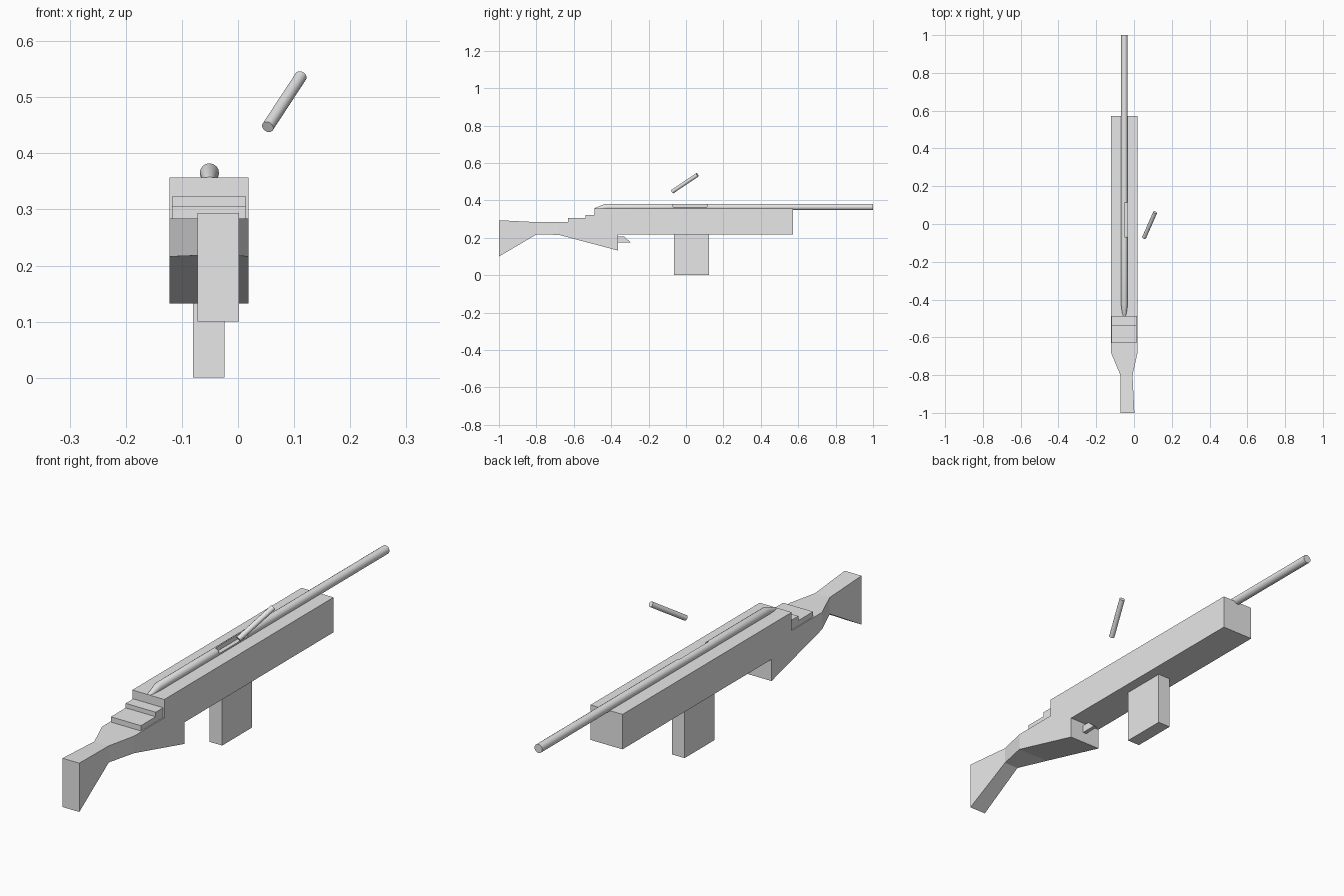
import bpy, bmesh, math
from mathutils import Vector

if "Cube" in bpy.data.objects:
    bpy.data.objects.remove(bpy.data.objects["Cube"])

CX = -0.051  # centre line of the long body

grey = bpy.data.materials.new("light_grey")
grey.diffuse_color = (0.8, 0.8, 0.8, 1)
grey.use_nodes = True
grey.node_tree.nodes["Principled BSDF"].inputs["Base Color"].default_value = grey.diffuse_color


def loft(name, rings, smooth=False):
    """Skin a closed, capped solid through rings of equal point count."""
    bm = bmesh.new()
    loops = [[bm.verts.new(p) for p in ring] for ring in rings]
    n = len(loops[0])
    for a, b in zip(loops, loops[1:]):
        for i in range(n):
            j = (i + 1) % n
            bm.faces.new((a[i], a[j], b[j], b[i]))
    bm.faces.new(loops[0])
    bm.faces.new(loops[-1])
    bmesh.ops.recalc_face_normals(bm, faces=bm.faces)
    mesh = bpy.data.meshes.new(name)
    bm.to_mesh(mesh)
    bm.free()
    mesh.materials.append(grey)
    obj = bpy.data.objects.new(name, mesh)
    bpy.context.collection.objects.link(obj)
    if smooth:
        bpy.ops.object.select_all(action='DESELECT')
        obj.select_set(True)
        bpy.context.view_layer.objects.active = obj
        bpy.ops.object.shade_smooth_by_angle(angle=math.radians(35))
    return obj


def extrude_profile(name, profile, x0, x1):
    """Extrude a (y, z) side profile across x."""
    return loft(name, [[(x, y, z) for y, z in profile] for x in (x0, x1)])


def box(name, x0, x1, y0, y1, z0, z1):
    return extrude_profile(name, [(y0, z0), (y1, z0), (y1, z1), (y0, z1)], x0, x1)


def rect(y, x0, x1, z0, z1):
    return [(x0, y, z0), (x1, y, z0), (x1, y, z1), (x0, y, z1)]


def circle(y, z, r, n=16):
    return [(CX + r * math.cos(math.tau * i / n), y, z + r * math.sin(math.tau * i / n))
            for i in range(n)]


# Main body with the sloping lower rear
extrude_profile("body", [
    (-0.68, 0.284), (-0.49, 0.284), (-0.49, 0.357), (0.573, 0.357),
    (0.573, 0.218), (-0.363, 0.218), (-0.363, 0.132), (-0.68, 0.216)], -0.122, 0.019)

# Stepped blocks behind the body
extrude_profile("rear_steps", [
    (-0.63, 0.27), (-0.63, 0.305), (-0.537, 0.305), (-0.537, 0.323),
    (-0.48, 0.323), (-0.48, 0.27)], -0.118, 0.014)

# Shoulder stock: tapers to a neck, then flares downward
loft("stock", [
    rect(-0.68, -0.122, 0.019, 0.216, 0.284),
    rect(-0.80, -0.072, -0.008, 0.218, 0.284),
    rect(-1.00, -0.072, 0.002, 0.10, 0.294)])

# Magazine and trigger
box("magazine", -0.08, -0.024, -0.065, 0.123, 0.0, 0.23)
extrude_profile("trigger", [
    (-0.37, 0.208), (-0.33, 0.206), (-0.296, 0.176), (-0.37, 0.176)],
    CX - 0.008, CX + 0.008)

# Barrel: rear and front tubes with an open ejection port between them
BZ, R = 0.365, 0.0172
loft("barrel_rear", [circle(-0.49, 0.349, 0.009), circle(-0.43, BZ, R),
                     circle(-0.07, BZ, R)], True)
loft("barrel_front", [circle(0.113, BZ, R), circle(1.0, BZ, R)], True)
loft("barrel_port", [circle(y, BZ, R)[4:] + [circle(y, BZ, R)[0], (CX, y, BZ)]
                     for y in (-0.07, 0.113)], True)

# Ejected cartridge case floating beside the port
a, b = Vector((0.053, -0.073, 0.447)), Vector((0.112, 0.061, 0.537))
axis = (b - a).normalized()
u = axis.cross(Vector((0, 0, 1))).normalized()
v = axis.cross(u)
loft("cartridge_case", [
    [c + 0.0108 * (u * math.cos(math.tau * i / 16) + v * math.sin(math.tau * i / 16))
     for i in range(16)] for c in (a, b)], True)
